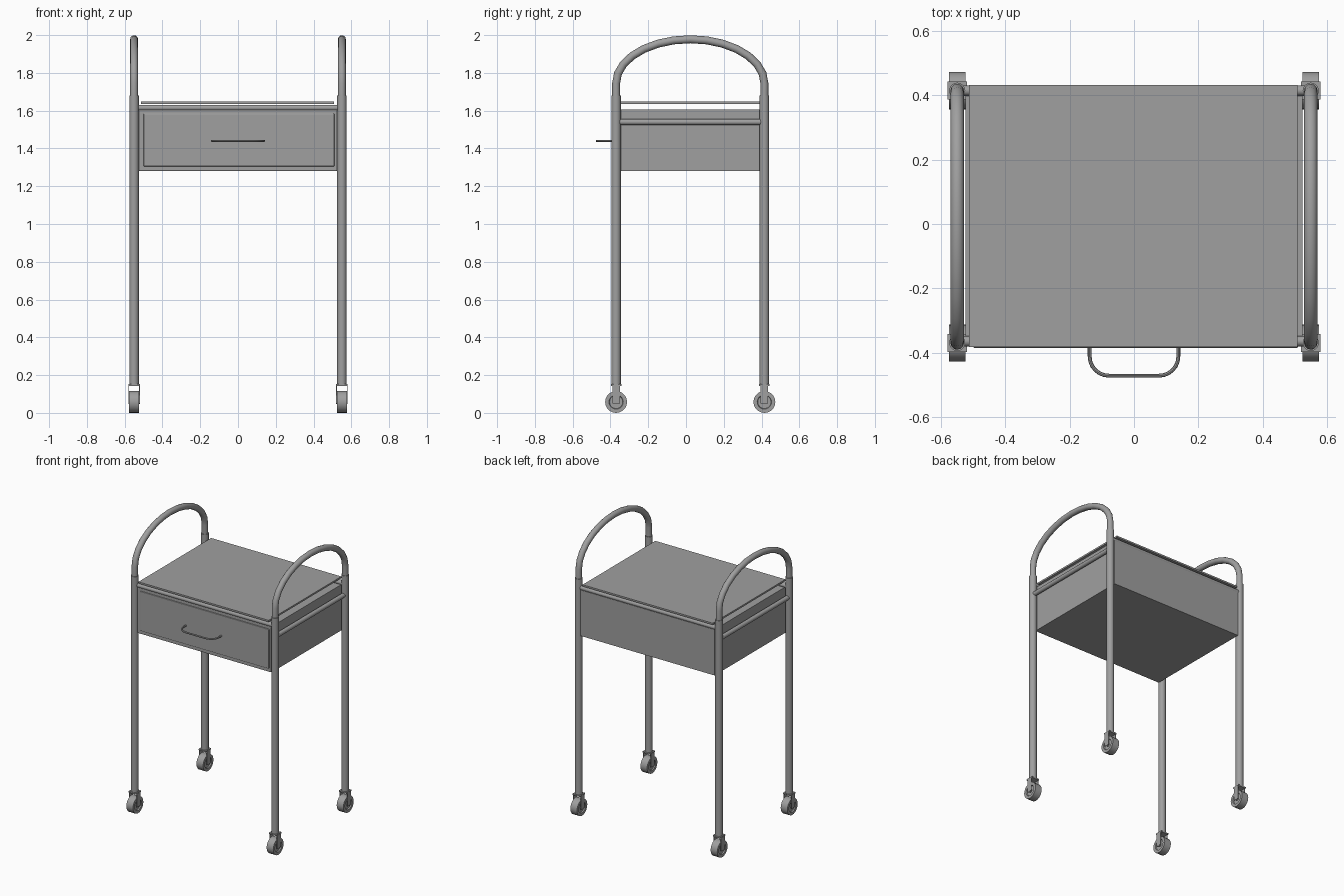
import bpy, bmesh, math
from mathutils import Vector, Matrix

old = bpy.data.objects.get("Cube")
if old:
    bpy.data.objects.remove(old, do_unlink=True)

GREY = (0.35, 0.35, 0.35, 1.0)
grey = bpy.data.materials.new("grey_metal")
grey.use_nodes = True
grey.diffuse_color = GREY
grey.node_tree.nodes["Principled BSDF"].inputs["Base Color"].default_value = GREY

LEG_X, FRONT, BACK = 0.55, -0.37, 0.415
MID = (FRONT + BACK) / 2
HALF = (BACK - FRONT) / 2


def finish(name, bm, smooth=True):
    mesh = bpy.data.meshes.new(name)
    bmesh.ops.recalc_face_normals(bm, faces=bm.faces)
    bm.to_mesh(mesh)
    bm.free()
    mesh.materials.append(grey)
    obj = bpy.data.objects.new(name, mesh)
    bpy.context.collection.objects.link(obj)
    if smooth:
        bpy.ops.object.select_all(action='DESELECT')
        obj.select_set(True)
        bpy.context.view_layer.objects.active = obj
        bpy.ops.object.shade_smooth_by_angle(angle=math.radians(40))
    return obj


def box(name, lo, hi, bevel=0.0):
    bm = bmesh.new()
    lo, hi = Vector(lo), Vector(hi)
    bmesh.ops.create_cube(bm, size=1, matrix=Matrix.Translation((lo + hi) / 2)
                          @ Matrix.Diagonal((*(hi - lo), 1)))
    if bevel:
        bmesh.ops.bevel(bm, geom=bm.edges[:], offset=bevel, segments=2,
                        profile=0.5, affect='EDGES')
    return finish(name, bm, False)


def tube(name, path, radius, up, sides=12):
    """Sweep a circle along a flat path; up is the normal of its plane."""
    bm = bmesh.new()
    pts, up, rings = [Vector(p) for p in path], Vector(up), []
    for i, p in enumerate(pts):
        a, b = pts[max(i - 1, 0)], pts[min(i + 1, len(pts) - 1)]
        side = (b - a).normalized().cross(up)
        angles = [math.tau * k / sides for k in range(sides)]
        rings.append([bm.verts.new(p + radius * (math.cos(t) * side + math.sin(t) * up))
                      for t in angles])
    for r, s in zip(rings, rings[1:]):
        for k in range(sides):
            n = (k + 1) % sides
            bm.faces.new((r[k], r[n], s[n], s[k]))
    bm.faces.new(rings[0])
    bm.faces.new(rings[-1])
    return finish(name, bm)


def wheel(name, x, y):
    """Disc with a shallow recessed hub on both faces."""
    bm = bmesh.new()
    bmesh.ops.create_cone(bm, cap_ends=True, segments=20, radius1=0.058, radius2=0.058,
                          depth=0.052, matrix=Matrix.Translation((x, y, 0.058))
                          @ Matrix.Rotation(math.pi / 2, 4, 'Y'))
    caps = [f for f in bm.faces if len(f.verts) > 4]
    bmesh.ops.inset_individual(bm, faces=caps, thickness=0.02)
    bmesh.ops.inset_individual(bm, faces=caps, thickness=0.003, depth=-0.008)
    finish(name, bm)


# Legs and casters
for sx, side in ((1, "left"), (-1, "right")):
    x = sx * LEG_X
    for y, end in ((FRONT, "front"), (BACK, "back")):
        tag = f"{end}_{side}"
        tube(f"leg_{tag}", [(x, y, 0.15), (x, y, 1.68)], 0.025, (0, 1, 0), 16)
        box(f"caster_plate_{tag}", (x - 0.03, y - 0.028, 0.143), (x + 0.03, y + 0.028, 0.152))
        for s in (-1, 1):
            cx = x + s * 0.029
            box(f"caster_fork_{tag}", (cx - 0.002, y - 0.02, 0.05), (cx + 0.002, y + 0.02, 0.145))
        tube(f"axle_{tag}", [(x - 0.03, y, 0.058), (x + 0.03, y, 0.058)], 0.012, (0, 0, 1))
        wheel(f"wheel_{tag}", x, y)

    # Arched side handle
    arch = [(x, FRONT, 1.66)]
    for i in range(15):
        t = math.pi * (1 - i / 14)
        arch.append((x, MID + HALF * math.cos(t), 1.745 + 0.233 * math.sin(t)))
    arch.append((x, BACK, 1.66))
    tube(f"arch_handle_{side}", arch, 0.021, (1, 0, 0))

    # Side rail between the legs
    tube(f"side_rail_{side}", [(x, FRONT, 1.54), (x, BACK, 1.54)], 0.016, (0, 0, 1))

# Rails across the front and back
for y, end in ((FRONT + 0.005, "front"), (BACK, "back")):
    tube(f"cross_rail_{end}", [(-LEG_X, y, 1.615), (LEG_X, y, 1.615)], 0.016, (0, 0, 1))

# Cabinet, drawer front and table top
box("cabinet", (-0.525, -0.368, 1.28), (0.525, 0.43, 1.605))
box("drawer_surround", (-0.525, -0.378, 1.28), (0.525, -0.36, 1.605), 0.005)
box("drawer_front", (-0.5, -0.386, 1.305), (0.51, -0.37, 1.585), 0.004)
box("table_top", (-0.513, -0.382, 1.636), (0.508, 0.432, 1.648))

# Drawer pull: a bent wire with rounded corners
pull = [(-0.138, -0.38, 1.44)]
for cx, start in ((-0.078, math.pi), (0.078, 1.5 * math.pi)):
    for i in range(7):
        t = start + i * math.pi / 12
        pull.append((cx + 0.06 * math.cos(t), -0.412 + 0.06 * math.sin(t), 1.44))
pull.append((0.138, -0.38, 1.44))
tube("drawer_pull", pull, 0.006, (0, 0, 1), 8)
